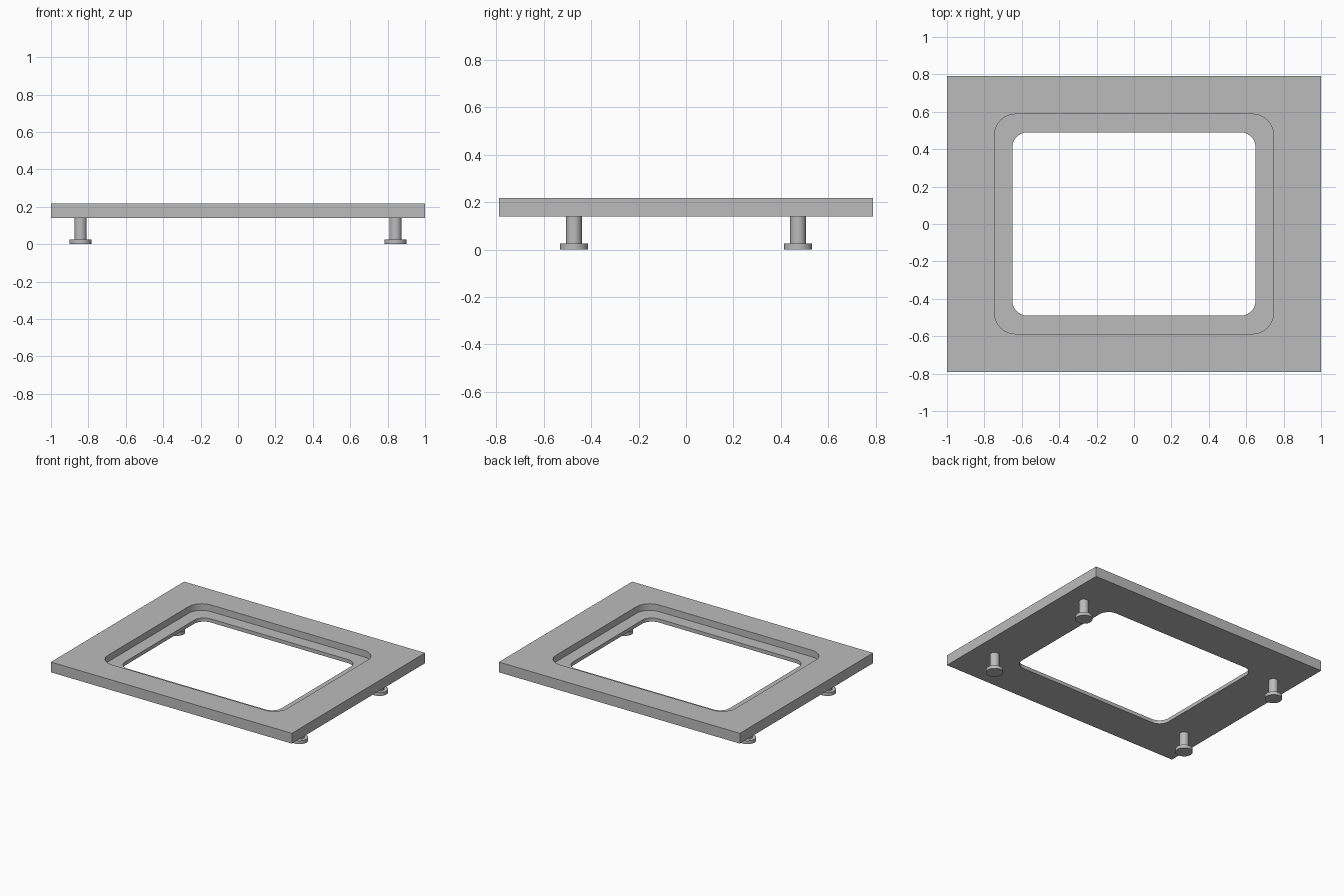
import bpy, bmesh
from math import sin, cos, pi

default = bpy.data.objects.get("Cube")
if default:
    bpy.data.objects.remove(default, do_unlink=True)

PLATE_BOTTOM, LEDGE, PLATE_TOP = 0.14, 0.167, 0.217

grey = bpy.data.materials.new("plain grey")
grey.use_nodes = True
colour = (0.5, 0.5, 0.5, 1)
grey.diffuse_color = colour
grey.node_tree.nodes["Principled BSDF"].inputs["Base Color"].default_value = colour


def new_object(name, bm):
    bmesh.ops.recalc_face_normals(bm, faces=bm.faces)
    mesh = bpy.data.meshes.new(name)
    bm.to_mesh(mesh)
    bm.free()
    obj = bpy.data.objects.new(name, mesh)
    mesh.materials.append(grey)
    bpy.context.collection.objects.link(obj)
    return obj


def rounded_block(name, hx, hy, radius, z0, z1, steps=10):
    """Upright prism on a rectangle, with rounded corners if radius > 0."""
    bm = bmesh.new()
    outline = []
    for i, (sx, sy) in enumerate([(1, 1), (-1, 1), (-1, -1), (1, -1)]):
        for k in range(steps + 1 if radius else 1):
            a = (i + k / steps) * pi / 2
            outline.append(bm.verts.new((sx * (hx - radius) + radius * cos(a),
                                         sy * (hy - radius) + radius * sin(a), z0)))
    base = bm.faces.new(outline)
    top = bmesh.ops.extrude_face_region(bm, geom=[base], use_keep_orig=True)["geom"]
    bmesh.ops.translate(bm, vec=(0, 0, z1 - z0),
                        verts=[v for v in top if isinstance(v, bmesh.types.BMVert)])
    return new_object(name, bm)


def smooth(obj):
    bpy.ops.object.select_all(action="DESELECT")
    obj.select_set(True)
    bpy.context.view_layer.objects.active = obj
    bpy.ops.object.shade_smooth_by_angle(angle=pi / 6)


# Frame plate with a rounded recess and a smaller through opening
plate = rounded_block("frame_plate", 1, 0.79, 0, PLATE_BOTTOM, PLATE_TOP)
cutters = [rounded_block("recess_cutter", 0.745, 0.587, 0.11, LEDGE, PLATE_TOP + 0.1),
           rounded_block("opening_cutter", 0.65, 0.49, 0.08, PLATE_BOTTOM - 0.1, PLATE_TOP + 0.2)]
bpy.context.view_layer.objects.active = plate
for cutter in cutters:
    cut = plate.modifiers.new(cutter.name, "BOOLEAN")
    cut.operation = "DIFFERENCE"
    cut.solver = "EXACT"
    cut.object = cutter
    bpy.ops.object.modifier_apply(modifier=cut.name)
    bpy.data.objects.remove(cutter, do_unlink=True)
smooth(plate)


# Four feet, each a stem turned with a wide flange at the bottom
def foot(name, x, y, segments=32):
    bm = bmesh.new()
    profile = [(0, 0), (0.059, 0), (0.059, 0.025), (0.033, 0.025),
               (0.033, PLATE_BOTTOM), (0, PLATE_BOTTOM)]
    verts = [bm.verts.new((r, 0, z)) for r, z in profile]
    edges = [bm.edges.new(pair) for pair in zip(verts, verts[1:])]
    bmesh.ops.spin(bm, geom=verts + edges, cent=(0, 0, 0), axis=(0, 0, 1),
                   angle=2 * pi, steps=segments)
    bmesh.ops.remove_doubles(bm, verts=bm.verts, dist=0.0001)
    obj = new_object(name, bm)
    obj.location = (x, y, 0)
    smooth(obj)


for end, sy in (("front", -1), ("back", 1)):
    for side, sx in (("left", 1), ("right", -1)):
        foot(f"{end}_{side}_foot", sx * 0.842, sy * 0.473)
